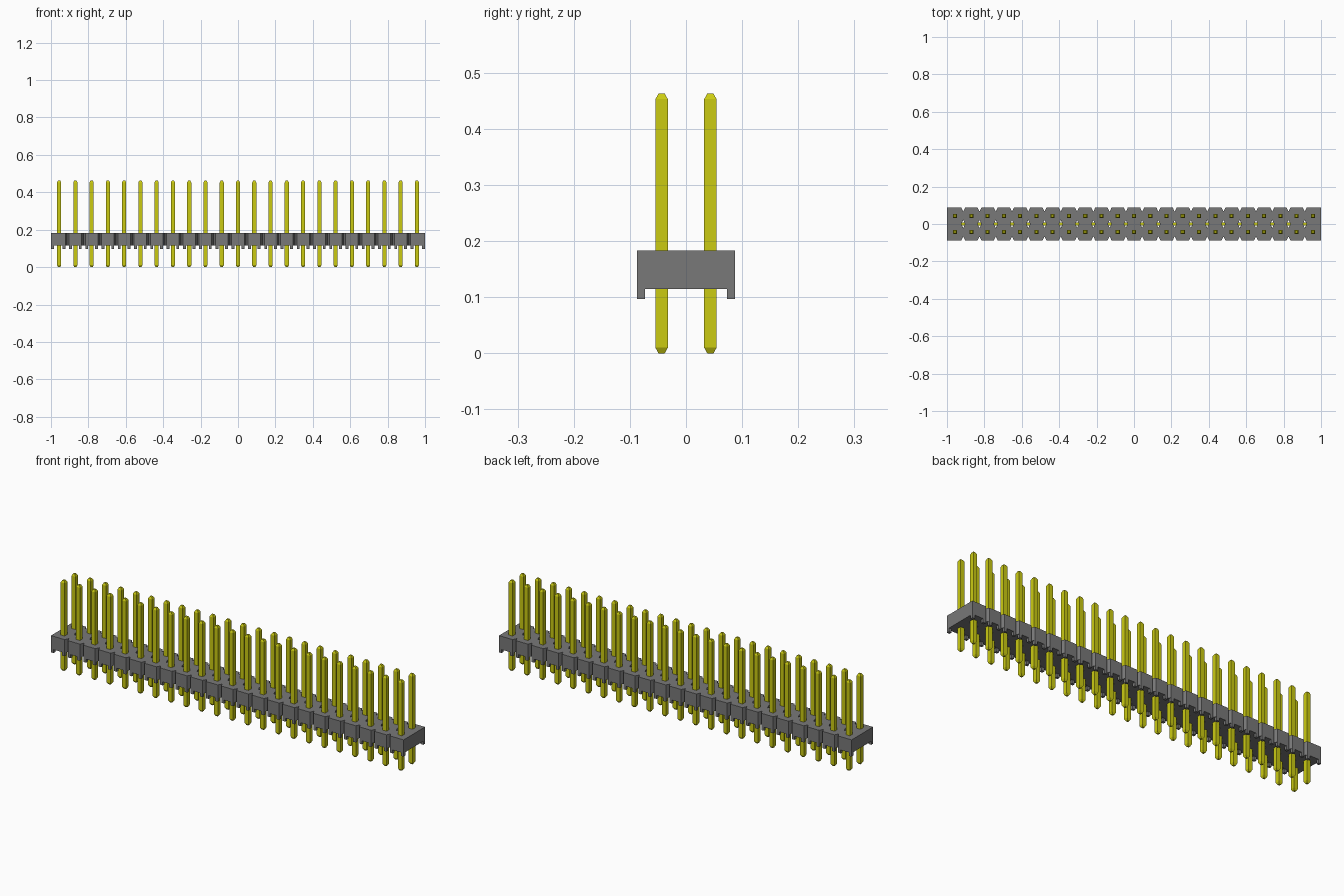
import bpy, bmesh

old = bpy.data.objects.get("Cube")
if old:
    bpy.data.objects.remove(old, do_unlink=True)

COLS = 23
PITCH = 2 / COLS
H = PITCH / 2                   # half a cell
Z_FOOT, Z_LOW, Z_TOP = 0.097, 0.115, 0.183
PIN_TOP, PIN_R, TIP_R, TIP_H = 0.463, 0.011, 0.0055, 0.01
CX, CY = 0.010, 0.021           # corner cuts of each cell


def material(name, rgb):
    m = bpy.data.materials.new(name)
    m.use_nodes = True
    m.diffuse_color = (*rgb, 1)
    m.node_tree.nodes["Principled BSDF"].inputs["Base Color"].default_value = (*rgb, 1)
    return m


GREY = material("grey plastic", (0.19, 0.19, 0.19))
GOLD = material("yellow metal", (0.60, 0.60, 0.006))


def loft(bm, rings):
    """Skin a stack of equal-length rings and cap both ends."""
    vs = [[bm.verts.new(p) for p in r] for r in rings]
    n = len(vs[0])
    for a, b in zip(vs, vs[1:]):
        for i in range(n):
            j = (i + 1) % n
            bm.faces.new((a[i], a[j], b[j], b[i]))
    bm.faces.new(vs[0][::-1])
    bm.faces.new(vs[-1])


def prism(bm, outline, z0, z1):
    loft(bm, [[(x, y, z) for x, y in outline] for z in (z0, z1)])


def rect(x0, x1, y0, y1):
    return [(x0, y0), (x1, y0), (x1, y1), (x0, y1)]


def finish(bm, name, mat):
    bmesh.ops.recalc_face_normals(bm, faces=bm.faces)
    me = bpy.data.meshes.new(name)
    bm.to_mesh(me)
    bm.free()
    me.materials.append(mat)
    ob = bpy.data.objects.new(name, me)
    bpy.context.collection.objects.link(ob)
    return ob


def cell_side(s, cut):
    """Points up one side of a cell (s = +1 or -1), from front to back."""
    if not cut:
        return [(s * H, -PITCH), (s * H, PITCH)]
    w = H - CX
    return [(s * w, -PITCH), (s * H, -PITCH + CY), (s * H, -CY), (s * w, 0),
            (s * H, CY), (s * H, PITCH - CY), (s * w, PITCH)]


# Insulating body: notched cells with square outer ends, and four feet per cell
body, feet = bmesh.new(), bmesh.new()
for i in range(COLS):
    cx = (i - (COLS - 1) / 2) * PITCH
    outline = cell_side(1, i < COLS - 1) + cell_side(-1, i > 0)[::-1]
    prism(body, [(cx + x, y) for x, y in outline], Z_LOW, Z_TOP)
    for s in (-1, 1):
        # the outermost feet line up with the square ends
        end = (i == 0 and s < 0) or (i == COLS - 1 and s > 0)
        out = H if end else H - CX
        xs = sorted((cx + s * (out - 0.015), cx + s * out))
        for t in (-1, 1):
            ys = sorted((t * 0.073, t * PITCH))
            prism(feet, rect(*xs, *ys), Z_FOOT, Z_LOW)
finish(body, "body", GREY)
finish(feet, "feet", GREY)

# Square pins with tapered tips, two rows
pins = bmesh.new()
for i in range(COLS):
    cx = (i - (COLS - 1) / 2) * PITCH
    for cy in (-H, H):
        loft(pins, [[(x, y, z) for x, y in rect(cx - r, cx + r, cy - r, cy + r)]
                    for z, r in ((0, TIP_R), (TIP_H, PIN_R),
                                 (PIN_TOP - TIP_H, PIN_R), (PIN_TOP, TIP_R))])
finish(pins, "pins", GOLD)

# Thin metal strip seen inside the central notches
strip = bmesh.new()
prism(strip, rect(-1 + H, 1 - H, -0.008, 0.008), 0.147, 0.151)
finish(strip, "inner_strip", GOLD)
